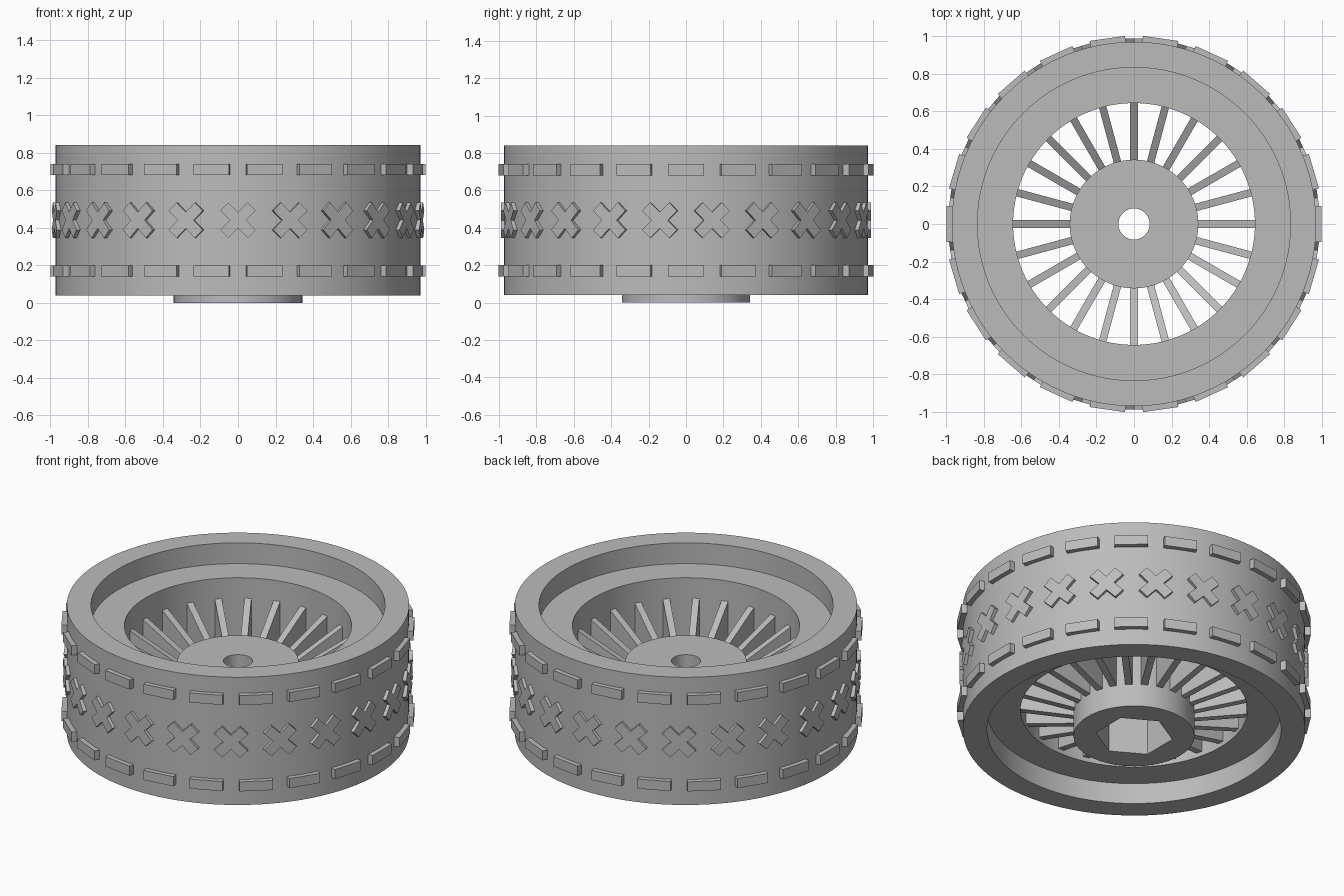
import bpy, bmesh, math
from mathutils import Matrix, Vector

if "Cube" in bpy.data.objects:
    bpy.data.objects.remove(bpy.data.objects["Cube"], do_unlink=True)

SEGMENTS = 96
MID = 0.44          # mid-height of the tyre

# Single grey plastic
grey = bpy.data.materials.new("grey plastic")
grey.use_nodes = True
colour = (0.5, 0.5, 0.5, 1)
grey.diffuse_color = colour
grey.node_tree.nodes["Principled BSDF"].inputs["Base Color"].default_value = colour


def finish(bm, name, smooth=False):
    bmesh.ops.recalc_face_normals(bm, faces=bm.faces)
    mesh = bpy.data.meshes.new(name)
    bm.to_mesh(mesh)
    bm.free()
    mesh.materials.append(grey)
    obj = bpy.data.objects.new(name, mesh)
    bpy.context.collection.objects.link(obj)
    if smooth:
        bpy.ops.object.select_all(action='DESELECT')
        obj.select_set(True)
        bpy.context.view_layer.objects.active = obj
        bpy.ops.object.shade_smooth_by_angle(angle=math.radians(30))
    return obj


def hexagon(radius):
    """Radius of a hexagon with corners on the y axis, by angle."""
    def at(angle):
        off = (angle + math.pi / 6) % (math.pi / 3) - math.pi / 6
        return radius * math.cos(math.pi / 6) / math.cos(off)
    return at


def lathe(name, profile):
    """Closed ring; each profile radius is a number or a function of angle."""
    bm = bmesh.new()
    rings = []
    for radius, z in profile:
        ring = []
        for i in range(SEGMENTS):
            a = math.tau * i / SEGMENTS
            r = radius(a) if callable(radius) else radius
            ring.append(bm.verts.new((r * math.cos(a), r * math.sin(a), z)))
        rings.append(ring)
    for k, ring in enumerate(rings):
        after = rings[(k + 1) % len(rings)]
        for i in range(SEGMENTS):
            j = (i + 1) % SEGMENTS
            bm.faces.new((ring[i], ring[j], after[j], after[i]))
    return finish(bm, name, True)


def prism(bm, outline, low, high, matrix):
    """Extrude a flat outline from low to high along local z."""
    ends = [[bm.verts.new(matrix @ Vector((u, v, w))) for u, v in outline]
            for w in (low, high)]
    bm.faces.new(ends[0][::-1])
    bm.faces.new(ends[1])
    n = len(outline)
    for i in range(n):
        j = (i + 1) % n
        bm.faces.new((ends[0][i], ends[0][j], ends[1][j], ends[1][i]))


def around(name, count, start, outline, low, high, basis, heights=(0,)):
    """Repeat a prism around the axle."""
    bm = bmesh.new()
    for i in range(count):
        spin = Matrix.Rotation(start + math.tau * i / count, 4, 'Z')
        for z in heights:
            prism(bm, outline, low, high, spin @ Matrix.Translation((0, 0, z)) @ basis)
    return finish(bm, name)


# Local axes: outline facing outward, and outline standing along a radius
OUTWARD = Matrix(((0, 0, 1), (1, 0, 0), (0, 1, 0))).to_4x4()
RADIAL = Matrix(((1, 0, 0), (0, 0, -1), (0, 1, 0))).to_4x4()

# Tyre with a stepped inner rim on both sides
lathe("tyre_and_rim", [
    (0.972, 0.04), (0.972, 0.84), (0.835, 0.84), (0.835, 0.71),
    (0.645, 0.71), (0.645, 0.17), (0.835, 0.17), (0.835, 0.04)])

# Hub with a round axle hole above and a hexagonal socket below
socket = hexagon(0.22)
lathe("hub", [
    (0.343, 0), (0.343, 0.49), (0.083, 0.49), (0.083, 0.35),
    (socket, 0.35), (socket, 0)])

# Sloped spokes
around("spokes", 24, 0,
       [(0.335, 0.14), (0.655, 0.2), (0.655, 0.588), (0.335, 0.41)],
       -0.02, 0.02, RADIAL)

# Two rows of tread bars
around("tread_bars", 22, 0,
       [(-0.095, -0.03), (0.095, -0.03), (0.095, 0.03), (-0.095, 0.03)],
       0.95, 1.0, OUTWARD, (MID - 0.27, MID + 0.27))

# Middle row of tread crosses, each a plus sign turned by 45 degrees
ARM, HALF = 0.103, 0.031
cross = []
for q in range(4):
    turn = Matrix.Rotation(math.pi / 4 + q * math.pi / 2, 2)
    cross += [turn @ Vector(p) for p in ((ARM, -HALF), (ARM, HALF), (HALF, HALF))]
around("tread_crosses", 22, -math.pi / 2, cross, 0.95, 0.99, OUTWARD, (MID,))
